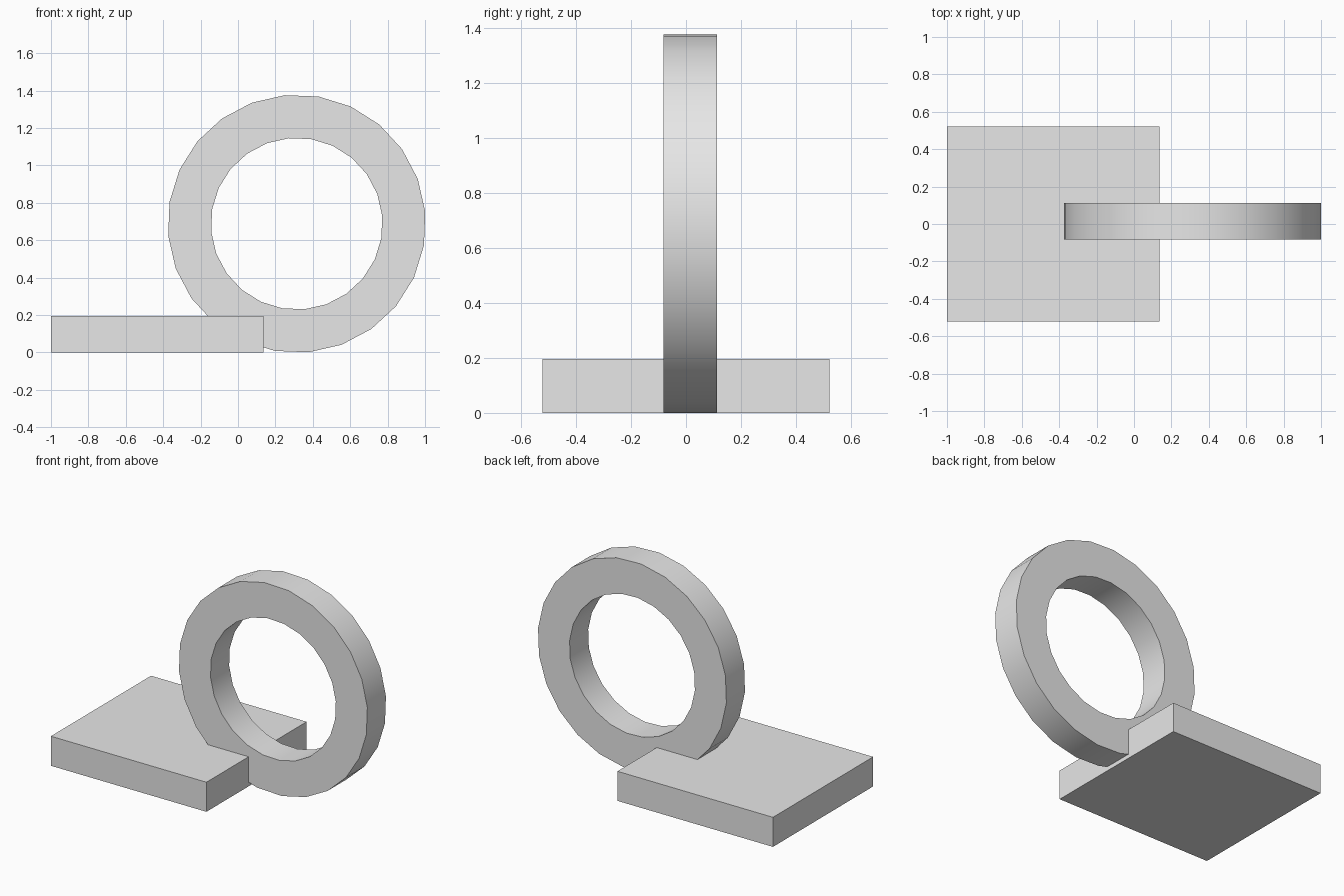
import bpy
import bmesh
import math
from mathutils import Vector

cube = bpy.data.objects.get("Cube")
if cube:
    bpy.data.objects.remove(cube, do_unlink=True)

# Single plain grey material
grey = bpy.data.materials.new("light_grey")
grey.use_nodes = True
grey.diffuse_color = (0.8, 0.8, 0.8, 1)
grey.node_tree.nodes["Principled BSDF"].inputs["Base Color"].default_value = (0.8, 0.8, 0.8, 1)


def add_object(name, bm):
    bmesh.ops.recalc_face_normals(bm, faces=bm.faces[:])
    mesh = bpy.data.meshes.new(name)
    bm.to_mesh(mesh)
    bm.free()
    mesh.materials.append(grey)
    obj = bpy.data.objects.new(name, mesh)
    bpy.context.collection.objects.link(obj)
    return obj


# Flat square base slab
x0, x1, half_depth, height = -1.0, 0.135, 0.522, 0.195
bm = bmesh.new()
bmesh.ops.create_cube(bm, size=1)
bmesh.ops.scale(bm, vec=(x1 - x0, 2 * half_depth, height), verts=bm.verts[:])
bmesh.ops.translate(bm, vec=((x0 + x1) / 2, 0, height / 2), verts=bm.verts[:])
add_object("base_slab", bm)

# Upright ring: a rectangular section spun about the y axis
outer, inner, front, back, sides = 0.69, 0.459, -0.082, 0.112, 24
start = math.radians(5.3)
bm = bmesh.new()
section = [bm.verts.new((r * math.cos(start), y, r * math.sin(start)))
           for r, y in ((inner, front), (outer, front), (outer, back), (inner, back))]
edges = [bm.edges.new((section[i], section[(i + 1) % 4])) for i in range(4)]
bmesh.ops.spin(bm, geom=section + edges, cent=(0, 0, 0), axis=(0, 1, 0),
               angle=math.tau, steps=sides)
bmesh.ops.remove_doubles(bm, verts=bm.verts[:], dist=0.001)
bmesh.ops.translate(bm, vec=Vector((0.314, 0, 0.688)), verts=bm.verts[:])
ring = add_object("ring", bm)

# Smooth the curved walls, keep the rims sharp
bpy.ops.object.select_all(action='DESELECT')
ring.select_set(True)
bpy.context.view_layer.objects.active = ring
bpy.ops.object.shade_smooth_by_angle(angle=math.radians(30))
